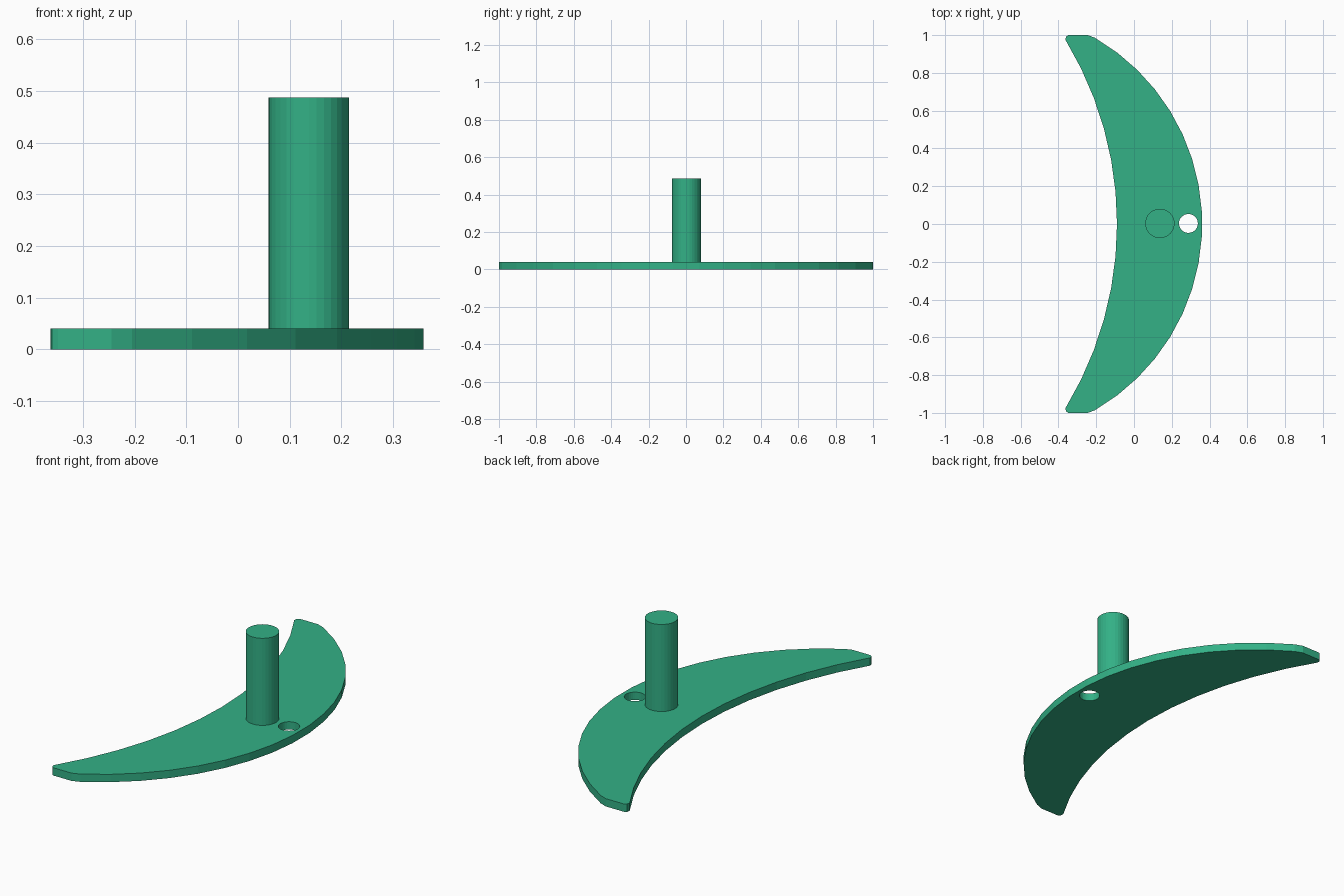
import bpy, bmesh, math

if "Cube" in bpy.data.objects:
    bpy.data.objects.remove(bpy.data.objects["Cube"])

green = bpy.data.materials.new("green")
green.diffuse_color = (0.033, 0.44, 0.24, 1)
green.use_nodes = True
green.node_tree.nodes["Principled BSDF"].inputs["Base Color"].default_value = green.diffuse_color


def arc(front_x, end_x, end_y, segments):
    """Points from -end_y to +end_y on a circle arc bulging to front_x at y = 0."""
    d = front_x - end_x
    r = (d * d + end_y * end_y) / (2 * d)
    a = math.asin(end_y / r)
    angles = [-a + 2 * a * i / segments for i in range(segments + 1)]
    return [(front_x - r + r * math.cos(t), r * math.sin(t)) for t in angles]


def cylinder(name, x, y, radius, z0, z1, sides):
    bpy.ops.mesh.primitive_cylinder_add(vertices=sides, radius=radius, depth=z1 - z0,
                                        location=(x, y, (z0 + z1) / 2))
    obj = bpy.context.object
    obj.name = name
    return obj


# Crescent outline: outer arc, blunt tip, inner arc, mirrored blunt tip
tip = [(-0.245, 1.0), (-0.348, 1.0), (-0.360, 0.992)]
outline = arc(0.361, -0.205, 0.985, 17) + tip
outline += arc(-0.09, -0.363, 0.975, 12)[::-1]
outline += [(x, -y) for x, y in reversed(tip)]

# Crescent plate
bm = bmesh.new()
face = bm.faces.new([bm.verts.new((x, y, 0)) for x, y in outline])
top = bmesh.ops.extrude_face_region(bm, geom=[face])["geom"]
bmesh.ops.translate(bm, vec=(0, 0, 0.04),
                    verts=[v for v in top if isinstance(v, bmesh.types.BMVert)])
bmesh.ops.recalc_face_normals(bm, faces=bm.faces)
mesh = bpy.data.meshes.new("crescent_plate")
bm.to_mesh(mesh)
bm.free()
plate = bpy.data.objects.new("crescent_plate", mesh)
bpy.context.collection.objects.link(plate)

# Round hole through the plate
cutter = cylinder("hole_cutter", 0.288, 0.003, 0.05, -0.1, 0.14, 32)
cutter.hide_render = True
cut = plate.modifiers.new("hole", 'BOOLEAN')
cut.operation = 'DIFFERENCE'
cut.solver = 'EXACT'
cut.object = cutter
bpy.context.view_layer.objects.active = plate
bpy.ops.object.modifier_apply(modifier=cut.name)
bpy.data.objects.remove(cutter)

# Upright peg
peg = cylinder("peg", 0.137, 0.003, 0.0775, 0.03, 0.487, 32)

for obj in (plate, peg):
    obj.data.materials.clear()
    obj.data.materials.append(green)
